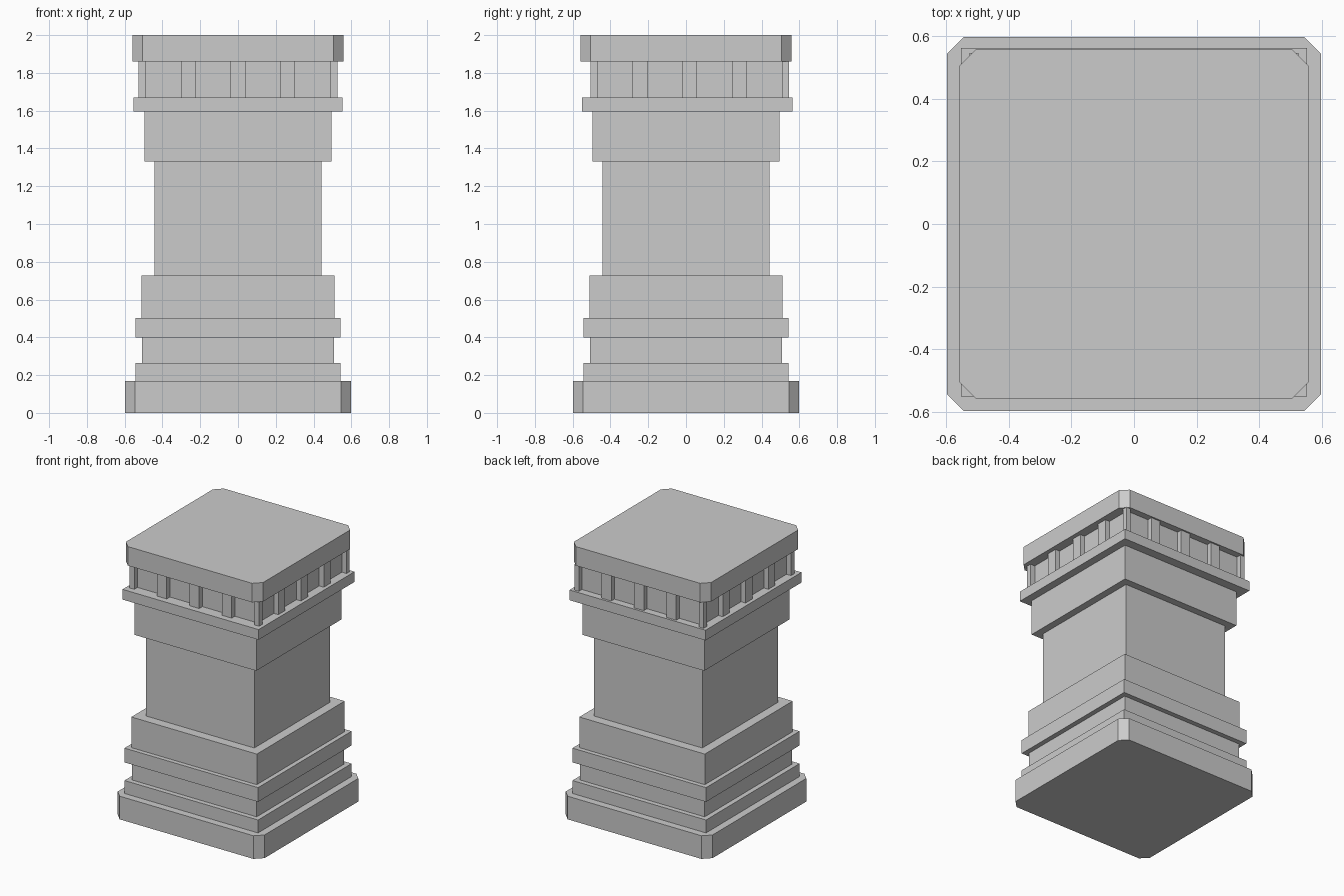
import bpy, bmesh
from mathutils import Matrix

if "Cube" in bpy.data.objects:
    bpy.data.objects.remove(bpy.data.objects["Cube"])


def block(name, hx, hy, z0, z1, cx=0.0, cy=0.0, chamfer=0.0):
    """Box from half sizes and z range, with optional chamfered upright corners."""
    bm = bmesh.new()
    bmesh.ops.create_cube(bm, size=1.0, matrix=Matrix.Translation((cx, cy, (z0 + z1) / 2))
                          @ Matrix.Diagonal((2 * hx, 2 * hy, z1 - z0, 1)))
    if chamfer:
        upright = [e for e in bm.edges if abs(e.verts[0].co.z - e.verts[1].co.z) > 1e-4]
        bmesh.ops.bevel(bm, geom=upright, offset=chamfer, segments=1, affect='EDGES')
    mesh = bpy.data.meshes.new(name)
    bm.to_mesh(mesh)
    bm.free()
    obj = bpy.data.objects.new(name, mesh)
    bpy.context.collection.objects.link(obj)
    return obj


# Base, shaft and upper mouldings: name, half x, half y, bottom, top, y shift, chamfer
tiers = [
    ("plinth", 0.597, 0.597, 0.0, 0.17, 0, 0.053),
    ("base_step", 0.543, 0.543, 0.17, 0.265, 0, 0),
    ("base_neck", 0.507, 0.507, 0.265, 0.398, 0, 0),
    ("base_band", 0.543, 0.543, 0.398, 0.503, 0, 0),
    ("base_block", 0.510, 0.510, 0.503, 0.728, 0, 0),
    ("shaft", 0.441, 0.441, 0.728, 1.33, 0, 0),
    ("collar", 0.495, 0.495, 1.33, 1.595, 0, 0),
    ("collar_ledge", 0.553, 0.557, 1.595, 1.67, 0.006, 0),
    ("frieze", 0.489, 0.489, 1.67, 1.86, 0.02, 0),
    ("cap", 0.558, 0.558, 1.86, 2.0, 0, 0.053),
]
for name, hx, hy, z0, z1, cy, ch in tiers:
    block(name, hx, hy, z0, z1, cy=cy, chamfer=ch)

# Dentils: three on each side of the frieze, plus a small post at each corner
inner, outer, shift = 0.489, 0.526, 0.02
mid, half = (inner + outer) / 2, (outer - inner) / 2
for s in (-1, 1):
    for i in (-1, 0, 1):
        block("dentil", 0.039, half, 1.67, 1.86, i * 0.264, s * mid + shift)
        block("dentil", half, 0.039, 1.67, 1.86, s * mid, i * 0.264 + shift)
    for t in (-1, 1):
        block("corner_dentil", half, half, 1.67, 1.86, s * mid, t * mid + shift)
